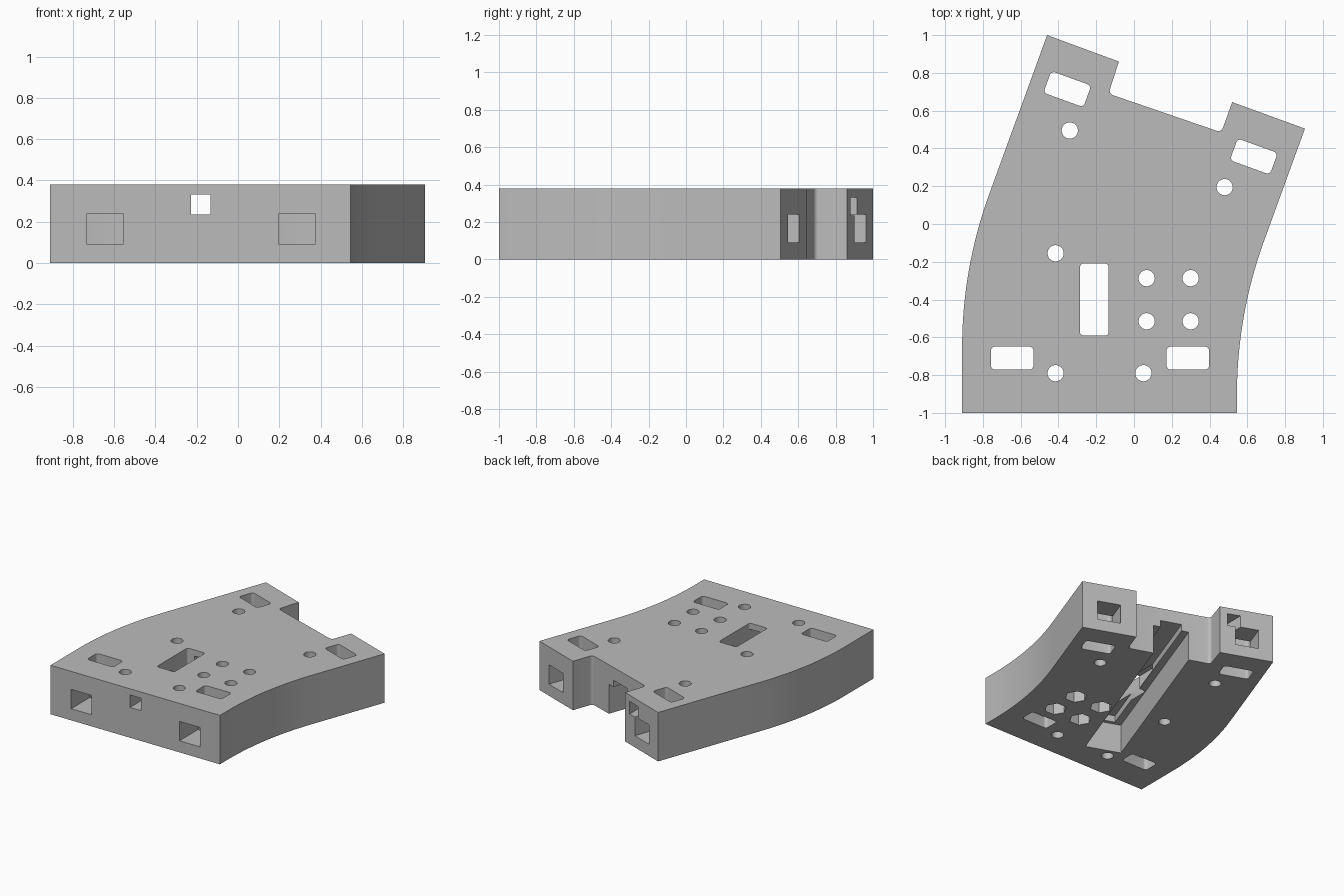
import bpy, bmesh, math
from mathutils import Vector, Matrix

cube = bpy.data.objects.get("Cube")
if cube:
    bpy.data.objects.remove(cube, do_unlink=True)

HEIGHT = 0.38
TILT = math.radians(-20)

gray = bpy.data.materials.new("plain gray")
gray.use_nodes = True
gray.diffuse_color = (0.5, 0.5, 0.5, 1)
gray.node_tree.nodes["Principled BSDF"].inputs["Base Color"].default_value = (0.5, 0.5, 0.5, 1)


def rounded(corners, steps=6):
    """Polygon from (x, y, radius) corners, each filleted."""
    pts, n = [], len(corners)
    for i, (x, y, r) in enumerate(corners):
        p = Vector((x, y))
        if r == 0:
            pts.append(p)
            continue
        u = (Vector(corners[i - 1][:2]) - p).normalized()
        v = (Vector(corners[(i + 1) % n][:2]) - p).normalized()
        half = u.angle(v) / 2
        c = p + (u + v).normalized() * (r / math.sin(half))
        s, e = p + u * (r / math.tan(half)) - c, p + v * (r / math.tan(half)) - c
        a0, a1 = math.atan2(s.y, s.x), math.atan2(e.y, e.x)
        turn = (a1 - a0 + math.pi) % math.tau - math.pi
        k = 20 if r > 1 else steps
        for j in range(k + 1):
            a = a0 + turn * j / k
            pts.append(c + Vector((math.cos(a), math.sin(a))) * r)
    return pts


def rect(cx, cy, w, d, angle=0, r=0):
    rot = Matrix.Rotation(angle, 2)
    signs = ((-1, -1), (1, -1), (1, 1), (-1, 1))
    local = rounded([(sx * w / 2, sy * d / 2, r) for sx, sy in signs])
    return [rot @ p + Vector((cx, cy)) for p in local]


def ngon(cx, cy, r, sides):
    return [Vector((cx + r * math.cos(math.tau * i / sides),
                    cy + r * math.sin(math.tau * i / sides))) for i in range(sides)]


def prism(name, pts, z0, z1):
    bm = bmesh.new()
    face = bm.faces.new([bm.verts.new((p.x, p.y, z0)) for p in pts])
    top = bmesh.ops.extrude_face_region(bm, geom=[face])["geom"]
    bmesh.ops.translate(bm, vec=(0, 0, z1 - z0),
                        verts=[v for v in top if isinstance(v, bmesh.types.BMVert)])
    bmesh.ops.recalc_face_normals(bm, faces=bm.faces)
    mesh = bpy.data.meshes.new(name)
    bm.to_mesh(mesh)
    bm.free()
    mesh.materials.append(gray)
    ob = bpy.data.objects.new(name, mesh)
    bpy.context.collection.objects.link(ob)
    return ob


# Bent block with two rear lugs
block = prism("curved_block", rounded([
    (-0.91, -1, 0), (0.545, -1, 0), (0.545, -0.484, 2.38), (0.905, 0.505, 0),
    (0.52, 0.645, 0), (0.462, 0.485, 0.025), (-0.135, 0.69, 0.025),
    (-0.08, 0.86, 0), (-0.46, 1, 0), (-0.91, -0.236, 2.38)]), 0, HEIGHT)

cuts = []


def cut(name, pts, z0=-0.1, z1=HEIGHT + 0.1):
    cuts.append(prism(name, pts, z0, z1))


# Stepped cable channel underneath, and the window above it
cut("channel", rect(-0.066, -0.004, 0.27, 1.57, TILT), -0.1, 0.228)
cut("channel_groove", rect(-0.062, 0.008, 0.16, 1.54, TILT), 0.1, 0.28)
cut("window", rect(-0.21, -0.4, 0.152, 0.38, 0, 0.018), 0.2)

# Through slots, each with a square tunnel to the nearest end
for x, y, angle, side in ((-0.645, -0.71, 0, -1), (0.285, -0.71, 0, -1),
                          (-0.353, 0.714, TILT, 1), (0.634, 0.357, TILT, 1)):
    cut("slot", rect(x, y, 0.225, 0.122, angle, 0.022))
    reach = Matrix.Rotation(angle, 2) @ Vector((0, side * 0.2))
    cut("tunnel", rect(x + reach.x, y + reach.y, 0.175, 0.4, angle), 0.09, 0.24)

# Small straight passage from front to back
cut("wire_passage", rect(-0.18, 0, 0.095, 2.4), 0.235, 0.332)

# Round holes
for x, y in ((-0.34, 0.495), (0.48, 0.195), (-0.415, -0.155),
             (-0.415, -0.79), (0.05, -0.79)):
    cut("hole", ngon(x, y, 0.043, 32))

# Bolt holes with hexagonal nut pockets underneath
for x in (0.067, 0.3):
    for y in (-0.287, -0.515):
        cut("bolt_hole", ngon(x, y, 0.043, 32))
        cut("nut_pocket", ngon(x, y, 0.08, 6), -0.1, 0.15)

for c in cuts:
    mod = block.modifiers.new(c.name, 'BOOLEAN')
    mod.object, mod.operation, mod.solver = c, 'DIFFERENCE', 'EXACT'
    c.hide_render = True

# Bake the cuts and drop the cutters
bpy.context.view_layer.update()
deps = bpy.context.evaluated_depsgraph_get()
result = bpy.data.meshes.new_from_object(block.evaluated_get(deps))
block.modifiers.clear()
block.data = result
for c in cuts:
    bpy.data.objects.remove(c, do_unlink=True)

for o in bpy.context.selected_objects:
    o.select_set(False)
block.select_set(True)
bpy.context.view_layer.objects.active = block
bpy.ops.object.shade_smooth_by_angle(angle=math.radians(30))
